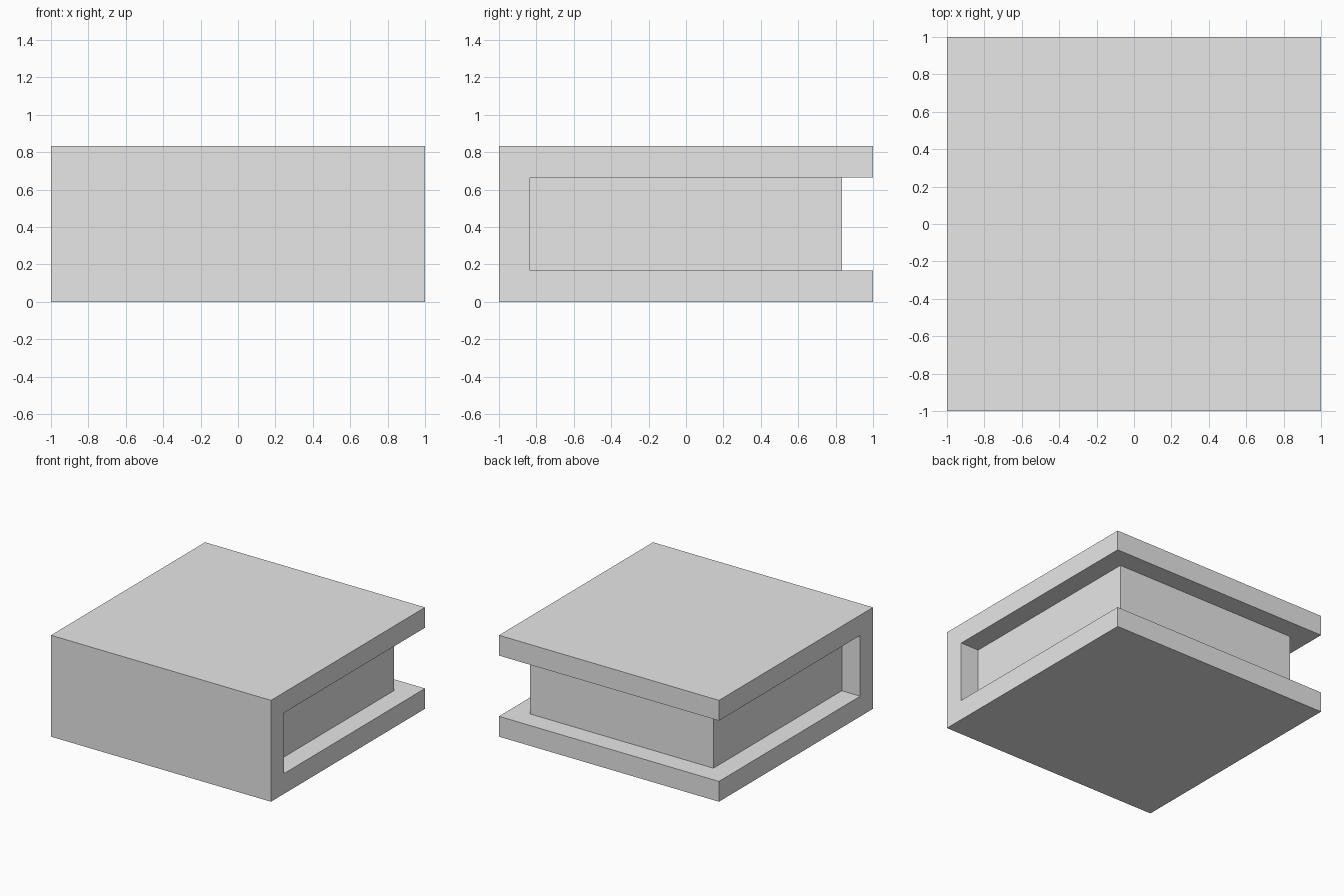
import bpy
import bmesh

cube = bpy.data.objects.get("Cube")
if cube:
    bpy.data.objects.remove(cube, do_unlink=True)

HALF = 1.0          # half width and depth
HEIGHT = 0.833
WALL = 0.167        # slab, wall and groove depth
CORE = HALF - WALL
OUT = HALF + 0.1    # cutter overshoot


def prism(name, outline, z0, z1):
    """Extrude a flat outline upward from z0 to z1."""
    bm = bmesh.new()
    face = bm.faces.new([bm.verts.new((x, y, z0)) for x, y in outline])
    side = bmesh.ops.extrude_face_region(bm, geom=[face])
    top = [v for v in side["geom"] if isinstance(v, bmesh.types.BMVert)]
    bmesh.ops.translate(bm, verts=top, vec=(0, 0, z1 - z0))
    bmesh.ops.recalc_face_normals(bm, faces=bm.faces)
    mesh = bpy.data.meshes.new(name)
    bm.to_mesh(mesh)
    bm.free()
    obj = bpy.data.objects.new(name, mesh)
    bpy.context.collection.objects.link(obj)
    return obj


# Plain grey material
grey = bpy.data.materials.new("light_grey")
grey.use_nodes = True
colour = (0.8, 0.8, 0.8, 1.0)
grey.diffuse_color = colour
grey.node_tree.nodes["Principled BSDF"].inputs["Base Color"].default_value = colour

# Solid block: base slab, top slab, front wall and core in one piece
block = prism("grooved_block",
              [(-HALF, -HALF), (HALF, -HALF), (HALF, HALF), (-HALF, HALF)],
              0, HEIGHT)
block.data.materials.append(grey)

# U-shaped groove running round both sides and the back
half_u = [(CORE, CORE), (CORE, -CORE), (OUT, -CORE), (OUT, OUT)]
mirrored = [(-x, y) for x, y in reversed(half_u)]
groove = prism("groove_cutter", half_u + mirrored, WALL, HEIGHT - WALL)
groove.hide_render = True

cut = block.modifiers.new("groove", "BOOLEAN")
cut.operation = "DIFFERENCE"
cut.solver = "EXACT"
cut.object = groove

# Bake the cut and drop the cutter
bpy.context.view_layer.objects.active = block
bpy.ops.object.modifier_apply(modifier=cut.name)
bpy.data.objects.remove(groove, do_unlink=True)
